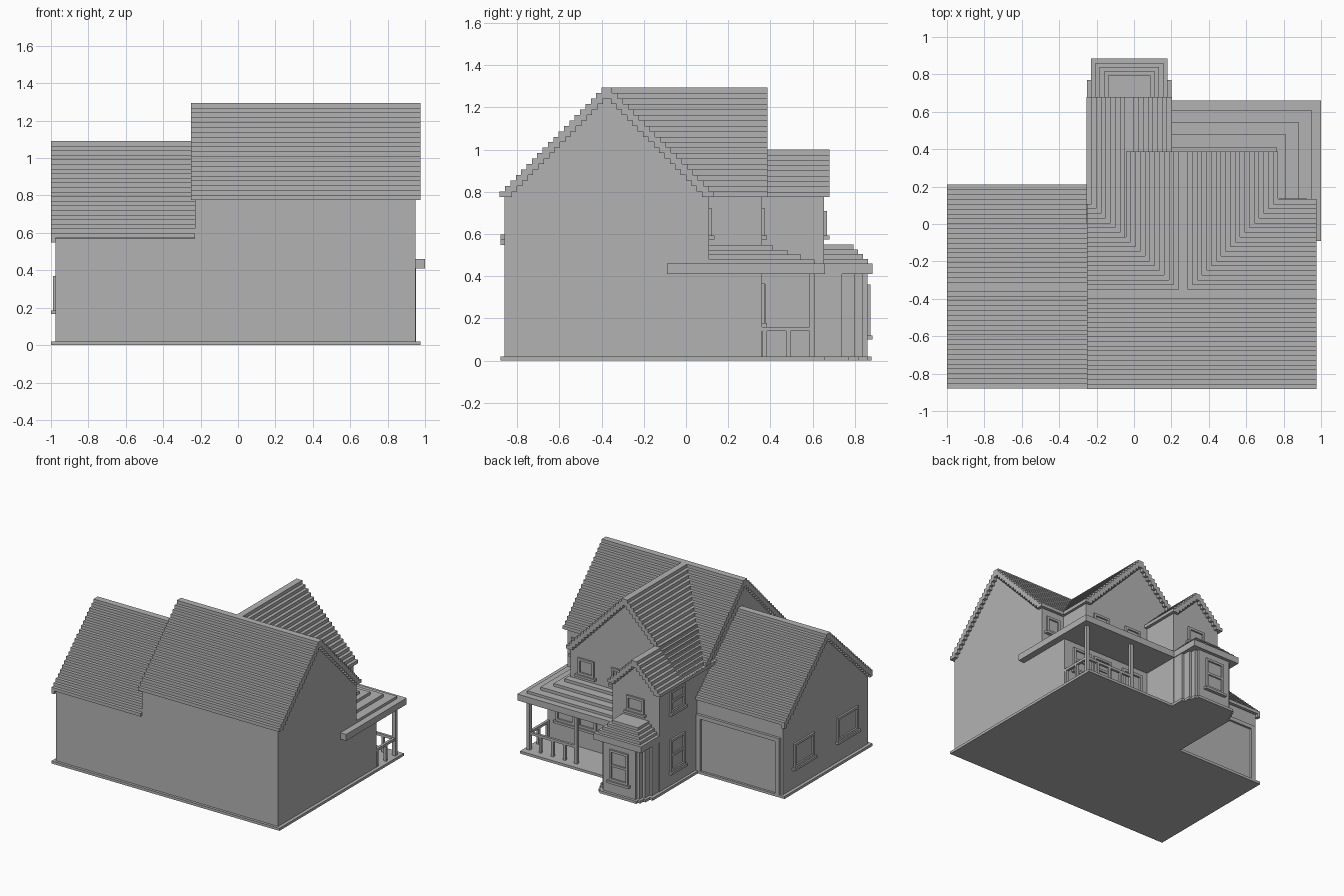
import bpy
import bmesh

cube = bpy.data.objects.get("Cube")
if cube:
    bpy.data.objects.remove(cube, do_unlink=True)

grey = bpy.data.materials.new("plain_grey")
grey.use_nodes = True
colour = (0.45, 0.45, 0.45, 1)
grey.diffuse_color = colour
grey.node_tree.nodes["Principled BSDF"].inputs["Base Color"].default_value = colour


def finish(name, bm):
    bmesh.ops.recalc_face_normals(bm, faces=bm.faces)
    mesh = bpy.data.meshes.new(name)
    bm.to_mesh(mesh)
    bm.free()
    mesh.materials.append(grey)
    obj = bpy.data.objects.new(name, mesh)
    bpy.context.scene.collection.objects.link(obj)
    return obj


def add_box(bm, x, y, z):
    """Add one box from three (low, high) ranges."""
    verts = bmesh.ops.create_cube(bm, size=1)["verts"]
    for v in verts:
        v.co = [r[0] + (c + 0.5) * (r[1] - r[0]) for c, r in zip(v.co, (x, y, z))]


def boxes(name, ranges):
    bm = bmesh.new()
    for x, y, z in ranges:
        add_box(bm, x, y, z)
    return finish(name, bm)


def gable_walls(name, ridge, along, mid, half, eave, top):
    """Five-sided block whose ridge runs along the 'x' or 'y' axis."""
    profile = [(-half, FLOOR), (half, FLOOR), (half, eave), (0, top), (-half, eave)]
    bm = bmesh.new()
    ends = []
    for a in along:
        pts = [(a, mid + p, z) if ridge == "x" else (mid + p, a, z) for p, z in profile]
        ends.append([bm.verts.new(p) for p in pts])
    bm.faces.new(ends[0])
    bm.faces.new(ends[1])
    for i in range(5):
        j = (i + 1) % 5
        bm.faces.new((ends[0][i], ends[0][j], ends[1][j], ends[1][i]))
    return finish(name, bm)


def stepped_roof(name, ridge, along, mid, half, eave, top, steps, trim_ends, trim_from=1):
    """Overlapping courses on both slopes, with a stepped verge at the gable ends."""
    d, h = half / steps, (top - eave) / steps
    parts = []

    def course(span, i, z):
        for side in (-1, 1):
            edges = sorted((mid + side * (half - i * d),
                            mid + side * max(half - (i + 1.25) * d, 0)))
            row = (z, z + h)
            parts.append((span, edges, row) if ridge == "x" else (edges, span, row))

    for i in range(steps):
        course(along, i, eave + i * h)
        if i >= trim_from:
            for a, inward in trim_ends:
                course(sorted((a, a + inward * LIP)), i, eave + (i - 1) * h)
    return boxes(name, parts)


def window(name, face, wall, mid, width, low, high, sash=True):
    """Frame, pane and sill; face is the axis and sign of the outward direction."""
    axis, sign = face
    bar, w = 0.018, width / 2
    parts = []

    def piece(a, b, z0, z1, depth):
        out = sorted((wall - sign * 0.01, wall + sign * depth))
        span = (mid + a, mid + b)
        parts.append((out, span, (z0, z1)) if axis == "x" else (span, out, (z0, z1)))

    piece(-w, w, low, high, 0.002)
    for s in (-1, 1):
        piece(*sorted((s * w, s * (w - bar))), low, high, 0.014)
    piece(-w, w, high - bar, high, 0.014)
    piece(-w, w, low, low + bar, 0.014)
    if sash:
        centre = (low + high) / 2
        piece(-w, w, centre - bar / 2, centre + bar / 2, 0.012)
    piece(-w - 0.015, w + 0.015, low - 0.018, low, LIP)
    return boxes(name, parts)


FLOOR, LIP = 0.02, 0.025
BACK, SIDE = ("y", 1), ("x", -1)
WING = -0.025  # centre line of the rear wing and bay

# Foundation slab, stepping in around the bay
boxes("foundation", [
    ((-1, -0.24), (-0.88, 0.21), (0, FLOOR)),
    ((-0.25, 0.975), (-0.88, 0.66), (0, FLOOR)),
] + [((WING - w, WING + w), (0.6, y), (0, FLOOR))
     for w, y in ((0.225, 0.77), (0.2, 0.82), (0.18, 0.86), (0.16, 0.88))])

# Walls
gable_walls("main_walls", "x", (-0.23, 0.95), -0.375, 0.485, 0.785, 1.27)
gable_walls("garage_walls", "x", (-0.975, -0.22), -0.335, 0.525, 0.57, 1.06)
gable_walls("cross_gable_walls", "y", (-0.3, 0.36), 0.262, 0.488, 0.785, 1.27)
gable_walls("wing_walls", "y", (-0.1, 0.655), WING, 0.205, 0.785, 0.975)
boxes("ground_floor_walls", [((0.1, 0.95), (0, 0.36), (FLOOR, 0.43))])

# Stepped roofs
stepped_roof("main_roof", "x", (-0.25, 0.975), -0.375, 0.508, 0.775, 1.295, 20,
             [(-0.25, 1), (0.975, -1)])
stepped_roof("garage_roof", "x", (-1, -0.23), -0.335, 0.545, 0.573, 1.09, 21,
             [(-1, 1)], trim_from=0)
stepped_roof("cross_gable_roof", "y", (-0.37, 0.387), 0.262, 0.508, 0.775, 1.295, 20,
             [(0.387, -1)])
stepped_roof("wing_roof", "y", (-0.1, 0.68), WING, 0.228, 0.775, 1.0, 9, [(0.68, -1)])

# Bay with stepped corners and a stepped roof
boxes("bay_walls", [((WING - w, WING + w), (0.6, y), (FLOOR, 0.42))
                    for w, y in ((0.2, 0.74), (0.18, 0.8), (0.16, 0.84), (0.14, 0.86))])
boxes("bay_roof", [((WING - 0.205, WING + 0.205), (0.6, 0.885), (0.41, 0.46))] +
      [((WING - w, WING + w), (0.6, 0.885 - i * 0.023), (0.46, 0.46 + i * 0.0225))
       for i, w in ((i, 0.205 - i * 0.023) for i in range(1, 5))])

# Porch roof with its projecting side beam
boxes("porch_roof", [
    ((0.15, 1), (0.1, 0.66), (0.41, 0.46)),
    ((0.94, 1), (-0.09, 0.66), (0.41, 0.46)),
] + [((0.1, x), (0.05, y), (0.45, z)) for x, y, z in
     ((0.95, 0.61, 0.48), (0.88, 0.545, 0.503), (0.81, 0.48, 0.525), (0.765, 0.41, 0.548))])

# Porch posts and railings
boxes("porch_posts", [((x - 0.013, x + 0.013), (0.585, 0.61), (FLOOR, 0.42))
                      for x in (0.94, 0.53)])
rail, post_y = (0.14, 0.16), (0.588, 0.607)
boxes("porch_railing", [
    ((0.53, 0.94), post_y, rail),
    ((0.93, 0.95), (0.36, 0.6), rail),
] + [((x - 0.01, x + 0.01), post_y, (FLOOR, 0.15)) for x in (0.63, 0.735, 0.84)]
  + [((0.93, 0.95), (y, y + 0.02), (FLOOR, 0.15)) for y in (0.363, 0.475)])

# Front door under the porch
boxes("door_frame", [
    ((0.24, 0.26), (0.35, 0.38), (FLOOR, 0.36)),
    ((0.4, 0.42), (0.35, 0.38), (FLOOR, 0.36)),
    ((0.24, 0.42), (0.35, 0.38), (0.34, 0.36)),
    ((0.26, 0.4), (0.35, 0.364), (FLOOR, 0.34)),
])

# Garage door in its surround
boxes("garage_door_frame", [
    ((-0.27, -0.235), (0.18, 0.21), (FLOOR, 0.46)),
    ((-0.955, -0.92), (0.18, 0.21), (FLOOR, 0.46)),
    ((-0.955, -0.235), (0.18, 0.21), (0.43, 0.46)),
])
boxes("garage_door", [((-0.92, -0.27), (0.18, 0.193), (FLOOR, 0.43))])

# Windows
for i, y in enumerate((-0.06, -0.6), 1):
    window(f"garage_window_{i}", SIDE, -0.975, y, 0.25, 0.185, 0.37, sash=False)
for level, low, high in (("lower", 0.13, 0.38), ("upper", 0.59, 0.76)):
    window(f"wing_side_window_{level}", SIDE, -0.23, 0.44, 0.17, low, high)
window("bay_window", BACK, 0.86, WING, 0.16, 0.118, 0.36)
window("wing_rear_window", BACK, 0.655, WING, 0.15, 0.593, 0.71, sash=False)
for i, x in enumerate((0.32, 0.61), 1):
    window(f"gable_window_{i}", BACK, 0.36, x, 0.14, 0.593, 0.72, sash=False)
window("main_rear_window", BACK, 0.11, 0.85, 0.12, 0.593, 0.72, sash=False)
for i, x in enumerate((0.6, 0.79), 1):
    window(f"porch_window_{i}", BACK, 0.36, x, 0.16, 0.178, 0.365)
